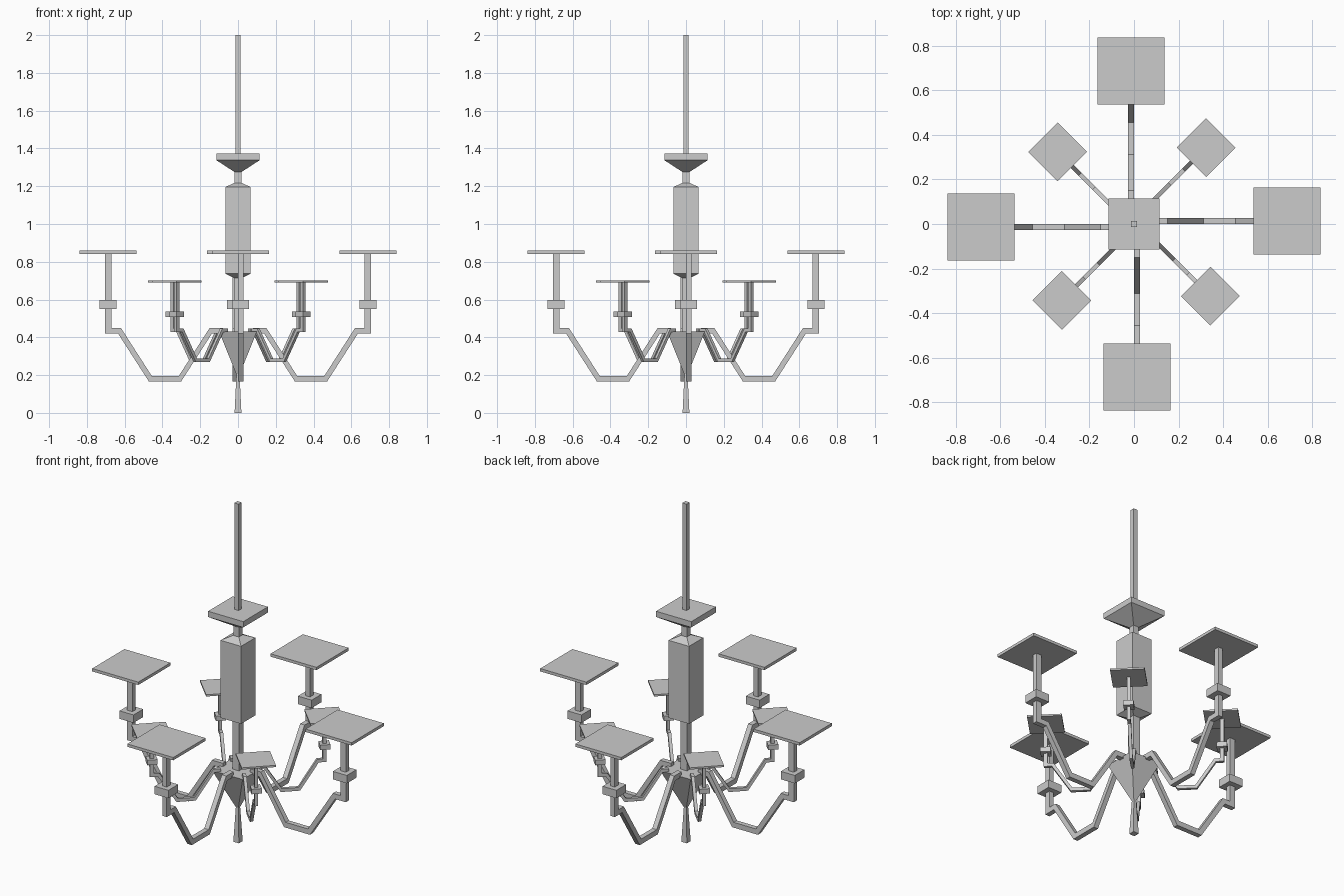
import bpy, bmesh, math
from mathutils import Matrix

if "Cube" in bpy.data.objects:
    bpy.data.objects.remove(bpy.data.objects["Cube"])


def finish(name, bm, matrix=Matrix()):
    bmesh.ops.recalc_face_normals(bm, faces=bm.faces)
    me = bpy.data.meshes.new(name)
    bm.to_mesh(me)
    bm.free()
    ob = bpy.data.objects.new(name, me)
    ob.matrix_world = matrix
    bpy.context.collection.objects.link(ob)
    return ob


def square_stack(name, profile):
    """Square cross-sections given as (half width, z), joined and capped."""
    bm = bmesh.new()
    rings = [[bm.verts.new((sx * h, sy * h, z))
              for sx, sy in ((1, 1), (-1, 1), (-1, -1), (1, -1))] for h, z in profile]
    for a, b in zip(rings, rings[1:]):
        for i in range(4):
            j = (i + 1) % 4
            bm.faces.new((a[i], a[j], b[j], b[i]))
    bm.faces.new(rings[0])
    bm.faces.new(rings[-1])
    return finish(name, bm)


def box(name, x0, x1, half_y, z0, z1, matrix):
    bm = bmesh.new()
    m = Matrix.Translation(((x0 + x1) / 2, 0, (z0 + z1) / 2)) @ Matrix.Diagonal(
        (x1 - x0, 2 * half_y, z1 - z0, 1))
    bmesh.ops.create_cube(bm, size=1, matrix=m)
    return finish(name, bm, matrix)


# Side outline of one arm and its candle post, as (radius, z above arm bottom)
ARM = [(0.08, 0.255), (0.138, 0.255), (0.302, 0), (0.471, 0), (0.635, 0.255),
       (0.705, 0.255), (0.705, 0.68), (0.67, 0.68), (0.67, 0.285), (0.62, 0.285),
       (0.457, 0.031), (0.313, 0.031), (0.15, 0.285), (0.08, 0.285)]


def arm(name, angle, scale, shift, z):
    m = (Matrix.Rotation(angle, 4, 'Z') @ Matrix.Translation((shift, 0.0135, z))
         @ Matrix.Scale(scale, 4))
    bm = bmesh.new()
    face = bm.faces.new([bm.verts.new((r, -0.0145, h)) for r, h in ARM])
    ext = bmesh.ops.extrude_face_region(bm, geom=[face], use_keep_orig=True)
    verts = [e for e in ext['geom'] if isinstance(e, bmesh.types.BMVert)]
    bmesh.ops.translate(bm, vec=(0, 0.029, 0), verts=verts)
    finish(name, bm, m)
    box(name + "_collar", 0.642, 0.733, 0.045, 0.385, 0.432, m)
    box(name + "_plate", 0.537, 0.838, 0.15, 0.677, 0.694, m)


# Central column from top to bottom
square_stack("hanging_rod", [(0.014, 1.36), (0.014, 2.0)])
square_stack("canopy", [(0.018, 1.275), (0.115, 1.338), (0.115, 1.372)])
square_stack("neck", [(0.018, 1.20), (0.018, 1.285)])
square_stack("body", [(0.022, 0.715), (0.067, 0.737), (0.067, 1.195), (0.02, 1.218)])
square_stack("lower_column", [(0.022, 0.42), (0.022, 0.725)])
square_stack("hub", [(0.009, 0.205), (0.1, 0.43)])
square_stack("finial", [(0.018, 0.0), (0.008, 0.21)])

# Four large arms on the axes, four small arms on the diagonals
for i in range(4):
    arm(f"large_arm_{i + 1}", i * math.pi / 2, 1.0, 0.0, 0.165)
    arm(f"small_arm_{i + 1}", (i + 0.5) * math.pi / 2, 0.62, 0.046, 0.27)
